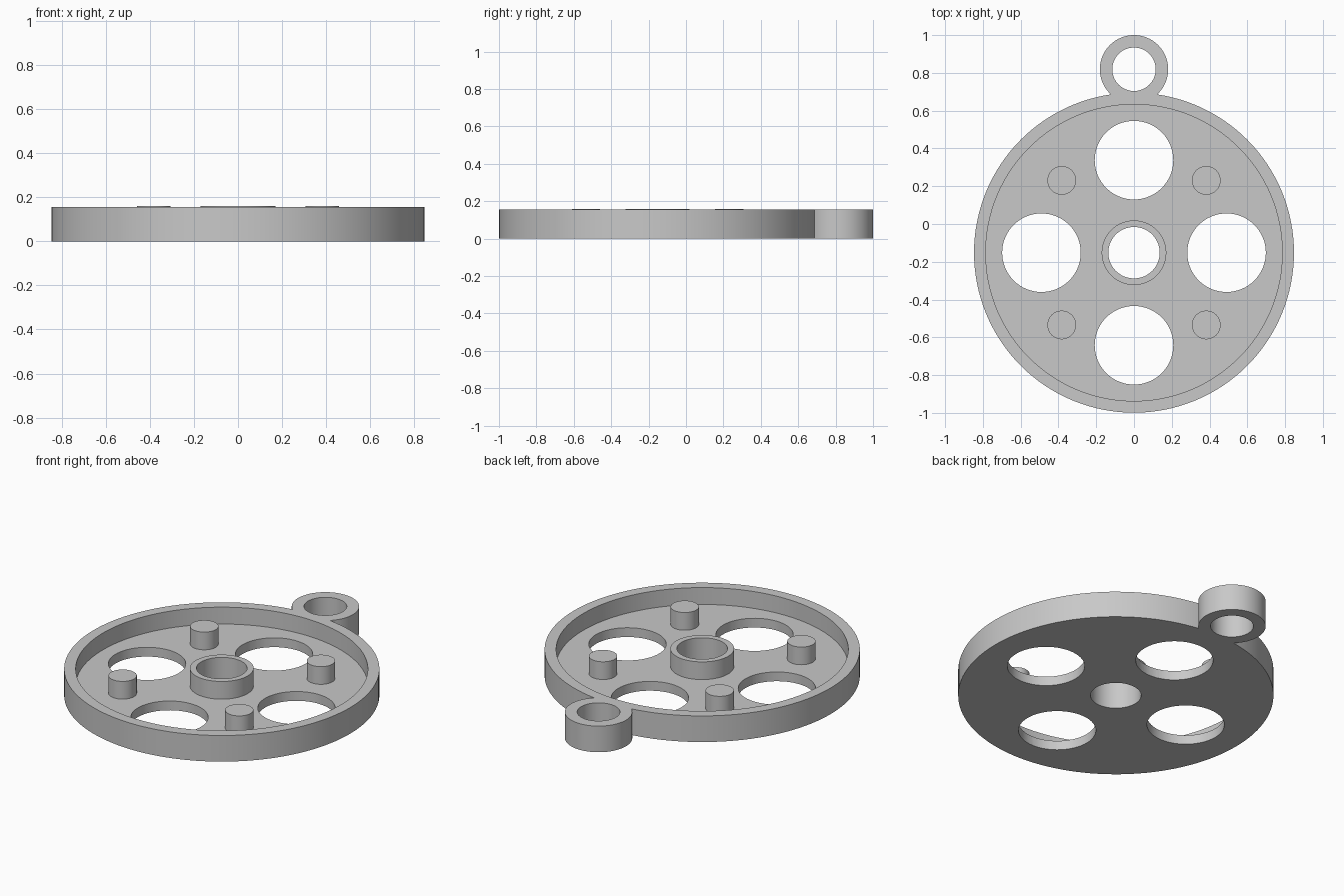
import bpy
import bmesh
import math
from mathutils import Matrix, Vector

if "Cube" in bpy.data.objects:
    bpy.data.objects.remove(bpy.data.objects["Cube"], do_unlink=True)

CENTER = Vector((0, -0.152, 0))
FLOOR, RIM_TOP, POST_TOP = 0.055, 0.155, 0.16

grey = bpy.data.materials.new("plain grey")
grey.use_nodes = True
color = (0.58, 0.58, 0.58, 1)
grey.diffuse_color = color
grey.node_tree.nodes["Principled BSDF"].inputs["Base Color"].default_value = color


def add_object(name, bm, location):
    bmesh.ops.recalc_face_normals(bm, faces=bm.faces)
    mesh = bpy.data.meshes.new(name)
    bm.to_mesh(mesh)
    bm.free()
    mesh.materials.append(grey)
    obj = bpy.data.objects.new(name, mesh)
    obj.location = location
    bpy.context.collection.objects.link(obj)
    return obj


def lathe(name, profile, location, steps):
    """Spin a closed (radius, height) profile around the vertical axis."""
    bm = bmesh.new()
    verts = [bm.verts.new((r, 0, z)) for r, z in profile]
    edges = [bm.edges.new((v, verts[i - 1])) for i, v in enumerate(verts)]
    bmesh.ops.spin(bm, geom=verts + edges, cent=(0, 0, 0), axis=(0, 0, 1),
                   angle=math.tau, steps=steps, use_merge=True)
    bmesh.ops.remove_doubles(bm, verts=bm.verts, dist=1e-5)
    return add_object(name, bm, location)


def cylinder(name, radius, bottom, top, location, steps):
    bm = bmesh.new()
    bmesh.ops.create_cone(bm, cap_ends=True, segments=steps, radius1=radius,
                          radius2=radius, depth=top - bottom,
                          matrix=Matrix.Translation((0, 0, (top + bottom) / 2)))
    return add_object(name, bm, location)


def combine(target, other, operation):
    """Apply a boolean and discard the helper object."""
    bpy.context.view_layer.objects.active = target
    mod = target.modifiers.new("cut", 'BOOLEAN')
    mod.operation, mod.solver, mod.object = operation, 'EXACT', other
    bpy.ops.object.modifier_apply(modifier=mod.name)
    bpy.data.objects.remove(other, do_unlink=True)


def around(radius, start):
    for i in range(4):
        a = math.radians(start + 90 * i)
        yield CENTER + Vector((math.cos(a), math.sin(a), 0)) * radius


# Dish with raised rim and hollow hub
hub_hole, hub, rim_in, rim_out = 0.136, 0.171, 0.785, 0.847
body = lathe("wheel_body", [
    (hub_hole, 0), (rim_out, 0), (rim_out, RIM_TOP), (rim_in, RIM_TOP),
    (rim_in, FLOOR), (hub, FLOOR), (hub, POST_TOP), (hub_hole, POST_TOP)],
    CENTER, 128)

# Hanging ring merged into the rim
ring = lathe("hanging_ring", [
    (0.115, 0), (0.181, 0), (0.181, RIM_TOP), (0.115, RIM_TOP)],
    (0, 0.819, 0), 64)
combine(body, ring, 'UNION')

# Four round openings through the floor
for spot in around(0.49, 0):
    cutter = cylinder("opening_cutter", 0.208, -0.1, 0.3, spot, 64)
    cutter.hide_render = True
    combine(body, cutter, 'DIFFERENCE')

# Four posts between the openings, sunk slightly into the floor
posts = [cylinder(f"post_{i + 1}", 0.076, FLOOR - 0.02, POST_TOP, spot, 48)
         for i, spot in enumerate(around(0.541, 45))]

# Smooth round walls, crisp edges
bpy.ops.object.select_all(action='DESELECT')
for obj in [body] + posts:
    obj.select_set(True)
bpy.context.view_layer.objects.active = body
bpy.ops.object.shade_smooth_by_angle(angle=math.radians(30))
